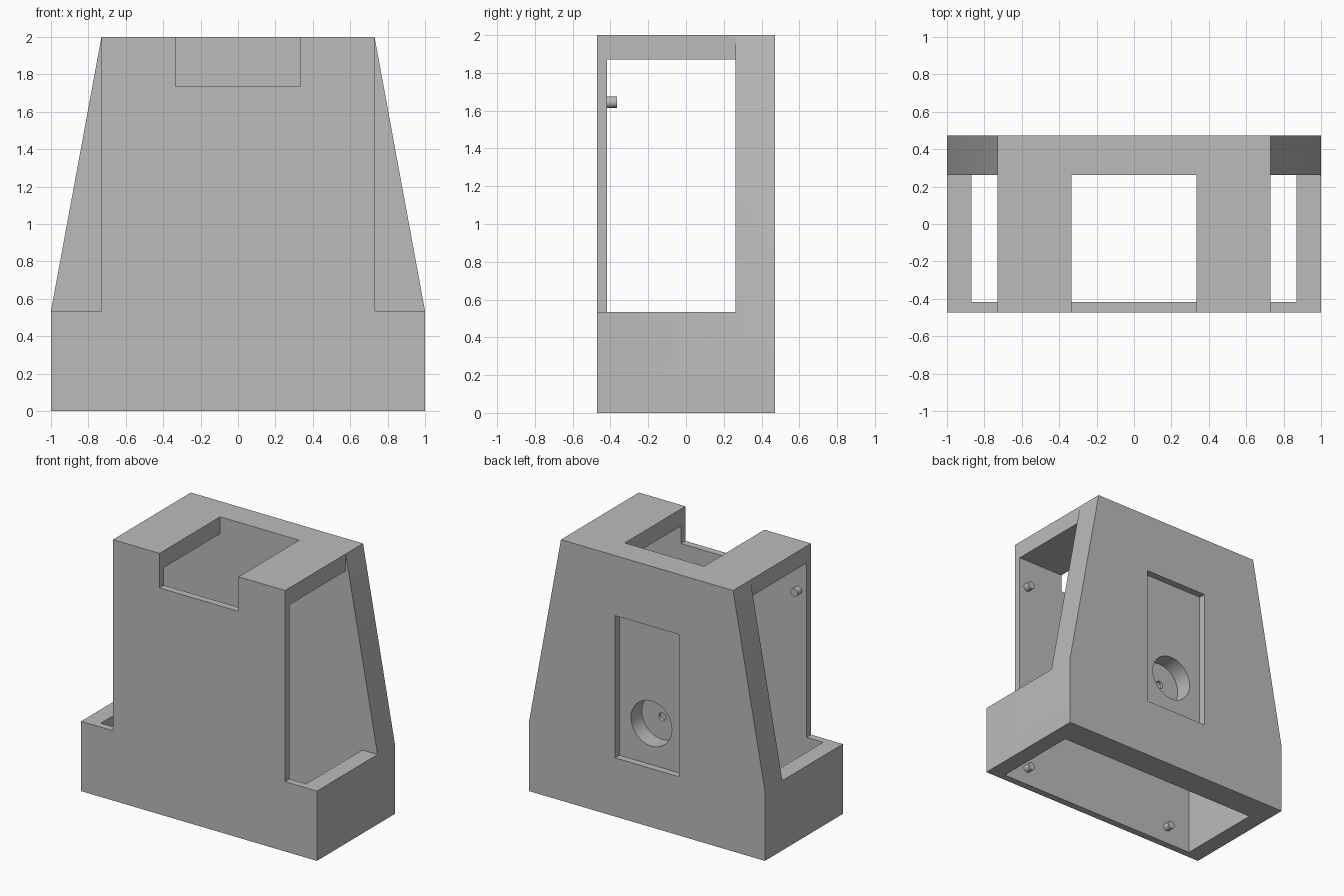
import bpy, bmesh
from math import radians
from mathutils import Matrix

old = bpy.data.objects.get("Cube")
if old:
    bpy.data.objects.remove(old, do_unlink=True)

grey = bpy.data.materials.new("plain grey")
grey.use_nodes = True
colour = (0.5, 0.5, 0.5, 1)
grey.diffuse_color = colour
grey.node_tree.nodes["Principled BSDF"].inputs["Base Color"].default_value = colour

HALF_DEPTH = 0.472
BACK_INNER = 0.262     # inner face of the back wall
FRONT_INNER = -0.418   # inner face of the front plate
SHOULDER = 0.535
TOP_HALF = 0.73


def finish(name, bm):
    bmesh.ops.recalc_face_normals(bm, faces=bm.faces)
    mesh = bpy.data.meshes.new(name)
    bm.to_mesh(mesh)
    bm.free()
    mesh.materials.append(grey)
    obj = bpy.data.objects.new(name, mesh)
    bpy.context.collection.objects.link(obj)
    return obj


def prism(name, outline, y0, y1):
    """Extrude an x-z outline from y0 to y1."""
    bm = bmesh.new()
    face = bm.faces.new([bm.verts.new((x, y0, z)) for x, z in outline])
    moved = bmesh.ops.extrude_face_region(bm, geom=[face])["geom"]
    verts = [v for v in moved if isinstance(v, bmesh.types.BMVert)]
    bmesh.ops.translate(bm, verts=verts, vec=(0, y1 - y0, 0))
    return finish(name, bm)


def box(name, x0, x1, y0, y1, z0, z1):
    return prism(name, [(x0, z0), (x1, z0), (x1, z1), (x0, z1)], y0, y1)


def rod(name, x, z, radius, y0, y1, sides=32):
    bm = bmesh.new()
    place = Matrix.Translation((x, (y0 + y1) / 2, z)) @ Matrix.Rotation(radians(90), 4, "X")
    bmesh.ops.create_cone(bm, cap_ends=True, segments=sides, radius1=radius,
                          radius2=radius, depth=y1 - y0, matrix=place)
    return finish(name, bm)


def select_only(obj):
    bpy.ops.object.select_all(action="DESELECT")
    obj.select_set(True)
    bpy.context.view_layer.objects.active = obj


def cut(target, cutter):
    mod = target.modifiers.new("cut", "BOOLEAN")
    mod.operation = "DIFFERENCE"
    mod.solver = "EXACT"
    mod.object = cutter
    select_only(target)
    bpy.ops.object.modifier_apply(modifier=mod.name)
    bpy.data.objects.remove(cutter, do_unlink=True)


# Tapered housing block
housing = prism("housing", [(-1, 0), (1, 0), (1, SHOULDER), (TOP_HALF, 2),
                            (-TOP_HALF, 2), (-1, SHOULDER)], -HALF_DEPTH, HALF_DEPTH)

# Open shoulders on both sides, in front of the back wall
for side in (-1, 1):
    x0, x1 = sorted((side * TOP_HALF, side * 1.2))
    cut(housing, box("shoulder_cutter", x0, x1, -0.7, BACK_INNER, SHOULDER, 2.2))

# Cavity open at the bottom, and the notch through the top and front
cut(housing, box("cavity_cutter", -0.87, 0.87, FRONT_INNER, BACK_INNER, -0.2, 1.87))
cut(housing, box("notch_cutter", -0.335, 0.335, -0.7, BACK_INNER, 1.735, 2.2))

# Back panel recess with a round socket and a small centre hole
cut(housing, box("recess_cutter", -0.27, 0.27, 0.419, 0.7, 0.45, 1.54))
cut(housing, rod("socket_cutter", 0, 0.765, 0.173, 0.287, 0.7, 48))
cut(housing, rod("centre_hole_cutter", 0, 0.765, 0.03, 0.2, 0.7))

# Locating pegs on the inside of the front plate
pegs = []
for level, z in (("lower", 0.13), ("upper", 1.645)):
    for side, x in (("left", 0.66), ("right", -0.66)):
        pegs.append(rod(f"{level}_{side}_peg", x, z, 0.03, FRONT_INNER - 0.01, -0.366))

for obj in [housing] + pegs:
    select_only(obj)
    bpy.ops.object.shade_smooth_by_angle(angle=radians(30))
